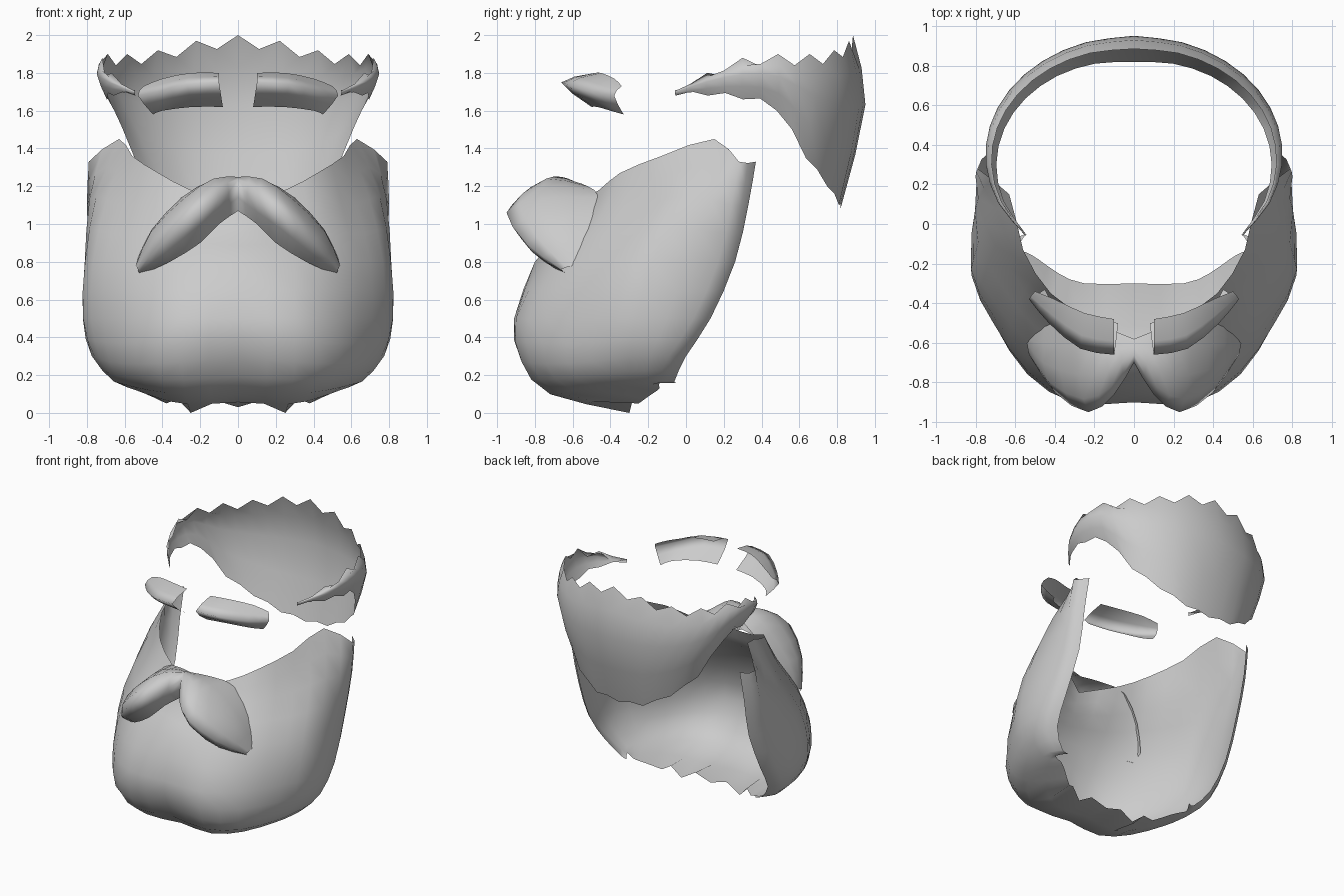
import bpy
from math import cos, sin, radians
from mathutils import Vector

cube = bpy.data.objects.get("Cube")
if cube:
    bpy.data.objects.remove(cube, do_unlink=True)

# One plain grey for all the hair
grey = bpy.data.materials.new("hair_grey")
grey.use_nodes = True
colour = (0.6, 0.6, 0.6, 1)
grey.diffuse_color = colour
shader = next(n for n in grey.node_tree.nodes if n.type == "BSDF_PRINCIPLED")
shader.inputs["Base Color"].default_value = colour


def refine(points):
    """Insert a smooth in-between point on every span of a curve."""
    first = points[0] * 2 - points[1]
    last = points[-1] * 2 - points[-2]
    padded = [first] + points + [last]
    result = []
    for a, b, c, d in zip(padded, padded[1:], padded[2:], padded[3:]):
        result += [b, ((b + c) * 9 - a - d) / 16]
    return result + [points[-1]]


def transpose(grid):
    return [list(line) for line in zip(*grid)]


def sheet(name, columns, flip=False, top_jag=0, bottom_jag=0, jag_width=1):
    """Smooth sheet through columns (centre to side), mirrored across x."""
    columns = [refine([Vector(p) for p in column]) for column in columns]
    columns = transpose([refine(row) for row in transpose(columns)])
    # Ragged tips: shift every second vertex of the rim
    for column in columns[1::2]:
        if column[0].x < jag_width:
            column[0] = column[0] + Vector((0, 0, top_jag))
            column[-1] = column[-1] + Vector((0, 0, bottom_jag))

    height = len(columns[0])
    vertices = [p for column in columns for p in column]
    faces = []
    for i in range(len(columns) - 1):
        for j in range(height - 1):
            a = i * height + j
            b = a + height
            face = (a, a + 1, b + 1, b)
            faces.append(face[::-1] if flip else face)

    mesh = bpy.data.meshes.new(name)
    mesh.from_pydata(vertices, [], faces)
    mesh.materials.append(grey)
    mesh.polygons.foreach_set("use_smooth", [True] * len(mesh.polygons))
    obj = bpy.data.objects.new(name, mesh)
    bpy.context.collection.objects.link(obj)
    mirror = obj.modifiers.new("mirror", "MIRROR")
    mirror.use_clip = True
    mirror.merge_threshold = 0.001


# Full beard: rows from the cheek line down to the ragged underside
beard_rows = [
    [(0, -.6, 1.1), (.25, -.46, 1.18), (.42, -.35, 1.27),
     (.56, -.13, 1.36), (.63, .15, 1.45), (.79, .28, 1.33)],
    [(0, -.66, .95), (.27, -.57, 1), (.47, -.44, 1.06),
     (.63, -.22, 1.1), (.75, 0, 1.15), (.8, .24, 1.1)],
    [(0, -.8, .8), (.3, -.74, .8), (.53, -.6, .8),
     (.7, -.4, .8), (.81, -.18, .8), (.79, .17, .8)],
    [(0, -.9, .5), (.3, -.9, .5), (.54, -.74, .5),
     (.71, -.5, .5), (.82, -.26, .5), (.8, .04, .5)],
    [(0, -.86, .3), (.3, -.87, .27), (.53, -.74, .26),
     (.68, -.5, .27), (.76, -.3, .3), (.77, -.09, .3)],
    [(0, -.7, .1), (.28, -.72, .1), (.47, -.6, .12),
     (.6, -.4, .15), (.64, -.28, .16), (.66, -.15, .17)],
    [(0, -.3, .03), (.25, -.3, 0), (.38, -.25, .05),
     (.48, -.18, .1), (.55, -.14, .13), (.6, -.14, .16)],
]
# The back edge of each row curls in behind the jaw
for row in beard_rows:
    x, y, z = row[-1]
    row.append((x * .91, y + .09, z))
sheet("beard", transpose(beard_rows), bottom_jag=.06, jag_width=.45)

# Moustache: profiles from the middle out to the drooping tip
moustache = [
    [(0, -.58, 1.22), (0, -.66, 1.25), (0, -.7, 1.2), (0, -.68, 1.07)],
    [(.15, -.52, 1.2), (.13, -.74, 1.24), (.1, -.86, 1.13), (.1, -.75, 1)],
    [(.3, -.46, 1.14), (.28, -.76, 1.14), (.23, -.95, 1.06), (.2, -.8, .9)],
    [(.45, -.5, .97), (.46, -.7, .96), (.4, -.85, .9), (.36, -.75, .8)],
    [(.54, -.57, .8), (.54, -.6, .78), (.53, -.66, .76), (.52, -.62, .73)],
]
sheet("moustache", moustache)

# Eyebrows: top, ridge and underside from the nose outwards
eyebrows = [
    [(.1, -.48, 1.8), (.1, -.66, 1.75), (.08, -.5, 1.62)],
    [(.25, -.45, 1.8), (.27, -.63, 1.74), (.24, -.47, 1.62)],
    [(.4, -.38, 1.77), (.43, -.5, 1.7), (.4, -.4, 1.6)],
    [(.5, -.34, 1.73), (.53, -.38, 1.68), (.45, -.33, 1.58)],
]
sheet("eyebrows", eyebrows)

# Hair band: an oval sweep from the back of the head to the temples,
# bulging at the middle and drawn in at the nape
crown = [2, 1.97, 1.92, 1.9, 1.9, 1.88, 1.8, 1.71]
nape = [1.08, 1.1, 1.2, 1.35, 1.6, 1.66, 1.68, 1.68]
hair = []
for step, (top, bottom) in enumerate(zip(crown, nape)):
    along = step / (len(crown) - 1)
    angle = radians(133 * along)

    def ring(scale, z):
        return (.75 * scale * sin(angle), .35 + .6 * scale * cos(angle), z)

    middle = bottom + (top - bottom) * .6
    hair.append([
        ring(.89 + .1 * along, top),
        ring(1, middle),
        ring(.78 + .21 * along, bottom),
    ])
sheet("hair_band", hair, flip=True, top_jag=-.06, bottom_jag=.02, jag_width=.72)
